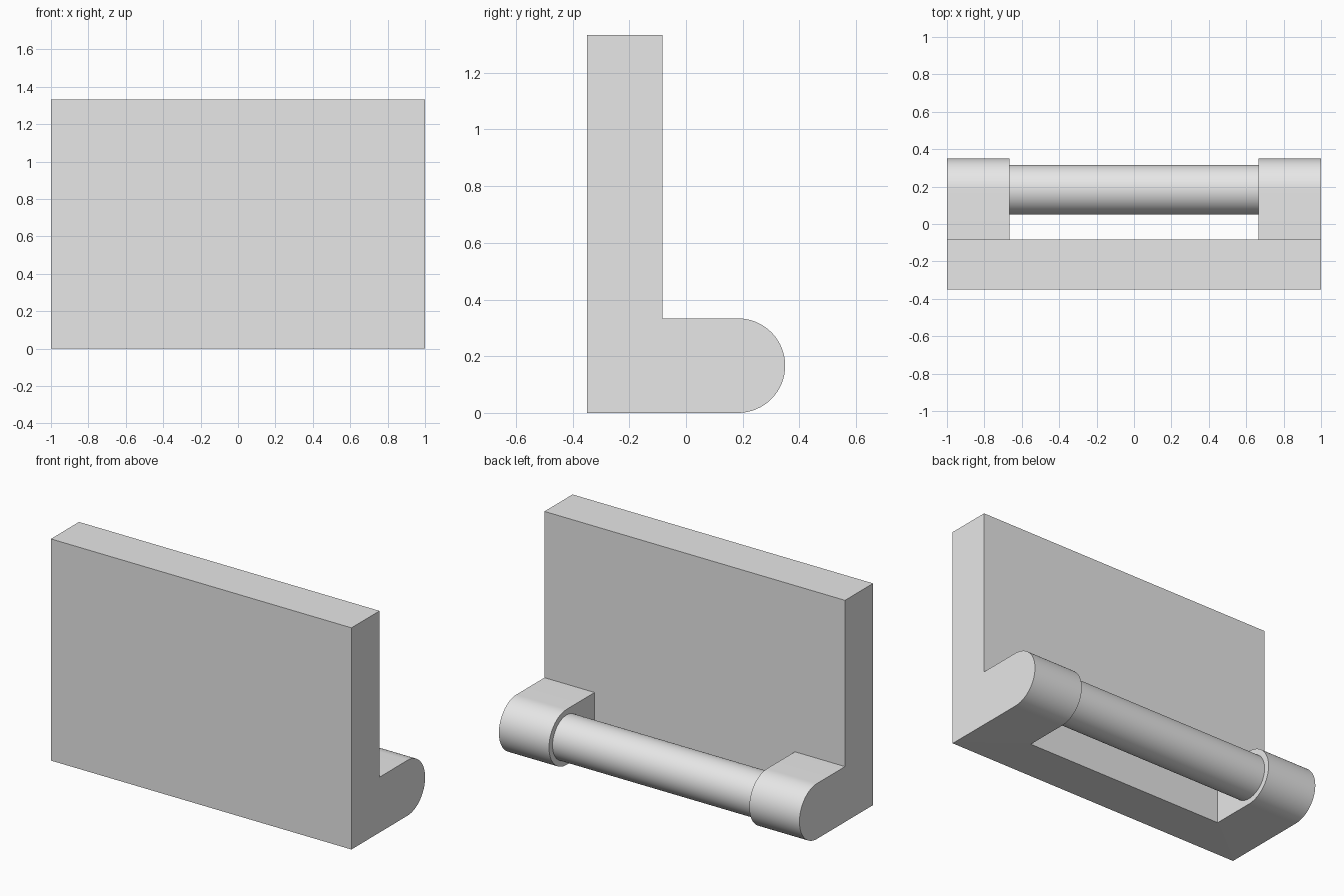
import bpy
import bmesh
from math import pi, sin, cos, radians

cube = bpy.data.objects.get("Cube")
if cube:
    bpy.data.objects.remove(cube, do_unlink=True)

# Main dimensions
HALF_WIDTH = 1.0
HEIGHT = 4 / 3
FRONT, PLATE_BACK = -0.35, -0.083
ARM_RADIUS = 1 / 6
PIVOT_Y = 0.35 - ARM_RADIUS
ROD_RADIUS = 0.133
ARM_INNER = 2 / 3

grey = bpy.data.materials.new("plain_grey")
grey.use_nodes = True
grey.diffuse_color = (0.8, 0.8, 0.8, 1)
grey.node_tree.nodes["Principled BSDF"].inputs["Base Color"].default_value = (0.8, 0.8, 0.8, 1)


def extrude_profile(name, points, x0, x1):
    """Extrude a closed (y, z) profile along x."""
    bm = bmesh.new()
    face = bm.faces.new([bm.verts.new((x0, y, z)) for y, z in points])
    result = bmesh.ops.extrude_face_region(bm, geom=[face])
    moved = [v for v in result["geom"] if isinstance(v, bmesh.types.BMVert)]
    bmesh.ops.translate(bm, verts=moved, vec=(x1 - x0, 0, 0))
    bmesh.ops.recalc_face_normals(bm, faces=bm.faces)
    mesh = bpy.data.meshes.new(name)
    bm.to_mesh(mesh)
    bm.free()
    mesh.materials.append(grey)
    obj = bpy.data.objects.new(name, mesh)
    bpy.context.collection.objects.link(obj)
    return obj


def arc(radius, start, end, steps):
    """Points of an arc around the pivot axis."""
    angles = [start + (end - start) * i / steps for i in range(steps + 1)]
    return [(PIVOT_Y + radius * cos(a), ARM_RADIUS + radius * sin(a)) for a in angles]


def activate(obj):
    bpy.ops.object.select_all(action="DESELECT")
    obj.select_set(True)
    bpy.context.view_layer.objects.active = obj


# Upright plate and rounded foot as one L-shaped profile
profile = [(FRONT, HEIGHT), (FRONT, 0)]
profile += arc(ARM_RADIUS, -pi / 2, pi / 2, 32)
profile += [(PLATE_BACK, 2 * ARM_RADIUS), (PLATE_BACK, HEIGHT)]
bracket = extrude_profile("bracket", profile, -HALF_WIDTH, HALF_WIDTH)

# Gap between the two arms
gap = [(PLATE_BACK, -0.2), (0.6, -0.2), (0.6, 0.6), (PLATE_BACK, 0.6)]
cutter = extrude_profile("gap_cutter", gap, -ARM_INNER, ARM_INNER)
cutter.hide_render = True
activate(bracket)
cut = bracket.modifiers.new("arm_gap", "BOOLEAN")
cut.operation = "DIFFERENCE"
cut.solver = "EXACT"
cut.object = cutter
bpy.ops.object.modifier_apply(modifier=cut.name)
bpy.data.objects.remove(cutter, do_unlink=True)

# Round rod between the arms
rod = extrude_profile("rod", arc(ROD_RADIUS, 0, 2 * pi, 64)[:-1], -ARM_INNER, ARM_INNER)

for part in (bracket, rod):
    activate(part)
    bpy.ops.object.shade_smooth_by_angle(angle=radians(30))
